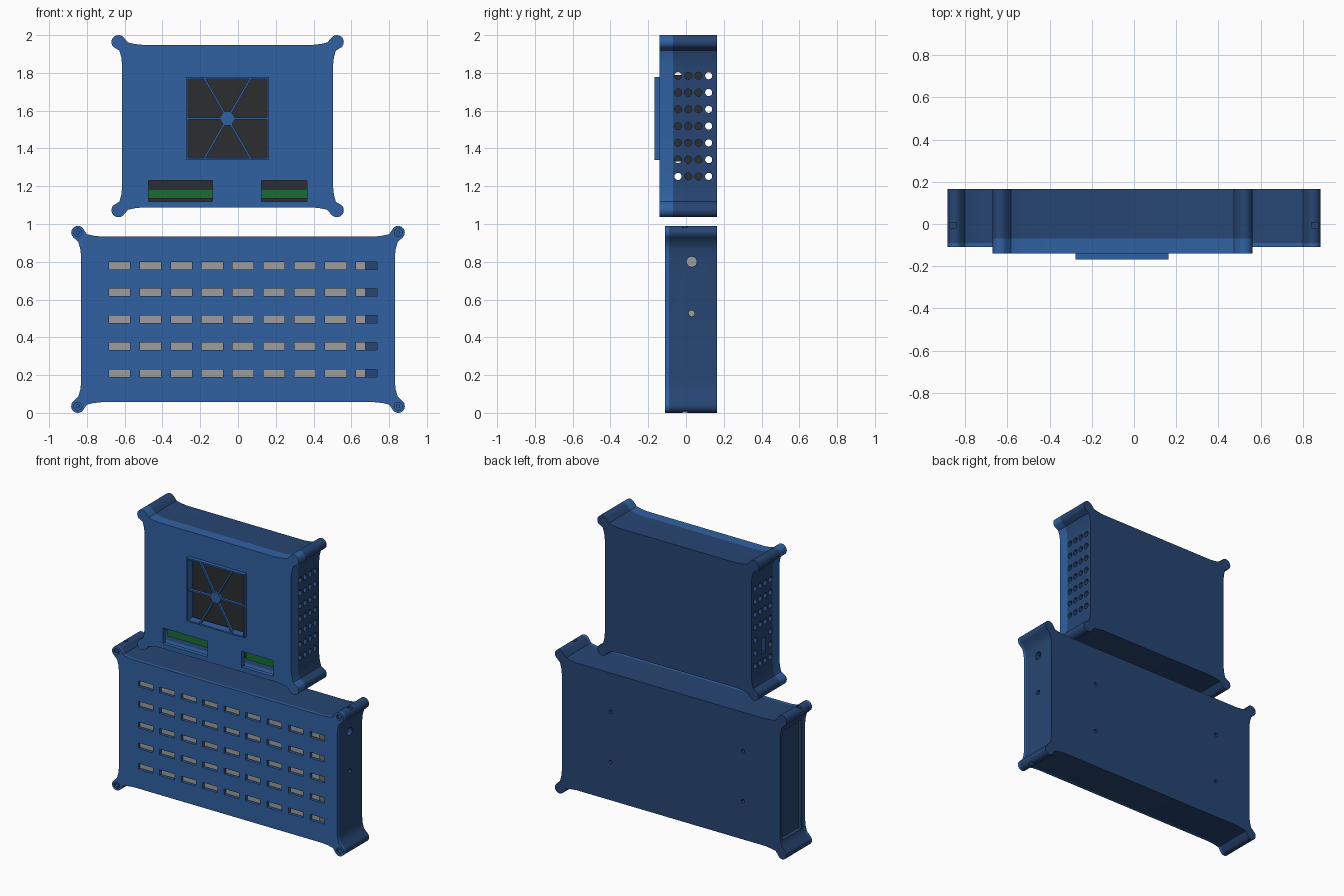
import bpy, bmesh
from math import cos, sin, radians, pi
from mathutils import Matrix

if "Cube" in bpy.data.objects:
    bpy.data.objects.remove(bpy.data.objects["Cube"])


def material(name, rgb):
    m = bpy.data.materials.new(name)
    m.diffuse_color = (*rgb, 1)
    m.use_nodes = True
    m.node_tree.nodes["Principled BSDF"].inputs["Base Color"].default_value = m.diffuse_color
    return m


LID = material("lid_blue", (0.03, 0.12, 0.36))
CASE = material("case_blue", (0.02, 0.06, 0.17))
DARK = material("dark_plastic", (0.025, 0.027, 0.03))
GREEN = material("terminal_green", (0.01, 0.15, 0.035))
STEEL = material("steel", (0.34, 0.34, 0.34))


def box(bm, x, y, z, turn=None):
    """Box from (min, max) ranges."""
    c = [(a + b) / 2 for a, b in (x, y, z)]
    s = [b - a for a, b in (x, y, z)]
    bmesh.ops.create_cube(bm, size=1, matrix=Matrix.Translation(c) @ Matrix.Diagonal((*s, 1)))


def rod(bm, centre, r, length, axis="Y", n=20):
    """Cylinder along X or Y."""
    rot = Matrix.Rotation(pi / 2, 4, "Y" if axis == "X" else "X")
    bmesh.ops.create_cone(bm, cap_ends=True, segments=n, radius1=r, radius2=r, depth=length,
                          matrix=Matrix.Translation(centre) @ rot)


def finish(name, bm, mat=None, smooth=True):
    bmesh.ops.recalc_face_normals(bm, faces=bm.faces)
    me = bpy.data.meshes.new(name)
    bm.to_mesh(me)
    bm.free()
    ob = bpy.data.objects.new(name, me)
    bpy.context.collection.objects.link(ob)
    if mat:
        me.materials.append(mat)
    if smooth:
        shade(ob)
    return ob


def shade(ob):
    bpy.ops.object.select_all(action="DESELECT")
    ob.select_set(True)
    bpy.context.view_layer.objects.active = ob
    bpy.ops.object.shade_smooth_by_angle(angle=radians(30))


def carve(ob, bm):
    """Subtract everything in bm from ob and apply."""
    cut = finish("cutter", bm, smooth=False)
    mod = ob.modifiers.new("cut", "BOOLEAN")
    mod.object, mod.operation, mod.solver = cut, "DIFFERENCE", "EXACT"
    mod.use_self = True
    bpy.context.view_layer.objects.active = ob
    bpy.ops.object.modifier_apply(modifier=mod.name)
    bpy.data.objects.remove(cut)
    shade(ob)


def shell(name, cx, cz, hx, hz, px, pz, r, y0, y1, mat):
    """Rectangle with flared round corner posts, extruded along y."""
    q = [(hx, hz - 0.11), (hx + 0.005, hz - 0.065), (hx + 0.015, hz - 0.03)]
    q += [(px + r * cos(radians(a)), pz + r * sin(radians(a))) for a in range(-45, 136, 12)]
    q += [(hx - 0.03, hz + 0.013), (hx - 0.065, hz + 0.005), (hx - 0.11, hz)]
    ring = (q + [(-x, z) for x, z in reversed(q)] + [(-x, -z) for x, z in q]
            + [(x, -z) for x, z in reversed(q)])
    bm = bmesh.new()
    f = bm.faces.new([bm.verts.new((cx + x, y0, cz + z)) for x, z in ring])
    ext = bmesh.ops.extrude_face_region(bm, geom=[f])
    bmesh.ops.translate(bm, vec=(0, y1 - y0, 0),
                        verts=[v for v in ext["geom"] if isinstance(v, bmesh.types.BMVert)])
    return finish(name, bm, mat)


LOW = (0, 0.495, 0.83, 0.438, 0.848, 0.46, 0.035)
UP = (-0.055, 1.518, 0.558, 0.43, 0.578, 0.445, 0.037)

# lower case: cavity, left recess, side holes, mounting holes, nut slots
low_case = shell("lower_case", *LOW, -0.09, 0.165, CASE)
bm = bmesh.new()
box(bm, (-0.79, 0.80), (-0.2, 0.14), (0.09, 0.90))
box(bm, (-0.9, -0.81), (-0.065, 0.14), (0.12, 0.87))
rod(bm, (0.83, 0.03, 0.80), 0.027, 0.12, "X")
rod(bm, (0.83, 0.03, 0.527), 0.016, 0.12, "X")
for x in (-0.55, 0.46):
    for z in (0.32, 0.665):
        rod(bm, (x, 0.16, z), 0.012, 0.08)
for s in (-1, 1):
    for t in (-1, 1):
        x, z = s * 0.856, LOW[1] + t * 0.485
        box(bm, (x - 0.016, x + 0.016), (-0.018, 0.008), (z - 0.035, z + 0.035))
carve(low_case, bm)

# lower lid: vent slots and screw recesses
low_lid = shell("lower_lid", *LOW, -0.11, -0.09, LID)
bm = bmesh.new()
for i in range(9):
    for j in range(5):
        x, z = -0.627 + 0.1635 * i, 0.21 + 0.1425 * j
        box(bm, (x - 0.056, x + 0.056), (-0.2, 0), (z - 0.02, z + 0.02))
for s in (-1, 1):
    for t in (-1, 1):
        rod(bm, (s * LOW[4], -0.11, LOW[1] + t * LOW[5]), 0.021, 0.024)
carve(low_lid, bm)
bm = bmesh.new()
for s in (-1, 1):
    for t in (-1, 1):
        rod(bm, (s * LOW[4], -0.0985, LOW[1] + t * LOW[5]), 0.012, 0.017, n=6)
finish("lid_screws", bm, LID)

# power supply inside the lower case
bm = bmesh.new()
box(bm, (-0.74, 0.675), (-0.075, 0.13), (0.11, 0.88))
finish("power_supply", bm, STEEL)

# upper case: cavity, vent holes on both sides, left port
up_case = shell("upper_case", *UP, -0.068, 0.165, CASE)
bm = bmesh.new()
box(bm, (-0.583, 0.473), (-0.2, 0.142), (1.115, 1.92))
for j in range(7):
    for i in range(4):
        for x in (-0.60, 0.49):
            if x < 0 and i in (1, 2) and j in (1, 2):
                continue
            rod(bm, (x, -0.042 + 0.054 * i, 1.252 + 0.0888 * j), 0.019, 0.1, "X", 16)
box(bm, (-0.65, -0.55), (0.012, 0.052), (1.31, 1.41))
carve(up_case, bm)

# upper lid: hollow back, fan window, two terminal windows
FX, FZ = (-0.266, 0.154), (1.35, 1.768)
up_lid = shell("upper_lid", *UP, -0.14, -0.068, LID)
bm = bmesh.new()
box(bm, (-0.583, 0.473), (-0.11, 0), (1.115, 1.92))
carve(up_lid, bm)
bm = bmesh.new()
box(bm, FX, (-0.2, 0), FZ)
for x in ((-0.475, -0.135), (0.125, 0.365)):
    box(bm, x, (-0.2, 0), (1.12, 1.23))
carve(up_lid, bm)

# fan guard: raised rim, six spokes, hexagonal hub
bm = bmesh.new()
box(bm, (-0.276, 0.164), (-0.167, -0.135), (1.34, 1.778))
guard = finish("fan_guard_rim", bm, LID)
bm = bmesh.new()
box(bm, FX, (-0.3, 0), FZ)
carve(guard, bm)
HUB = Matrix.Translation((-0.056, -0.155, 1.559))
bm = bmesh.new()
for a in (0, 60, 120):
    length = 0.424 if a == 0 else 0.484
    bmesh.ops.create_cube(bm, size=1, matrix=HUB @ Matrix.Rotation(radians(a), 4, "Y")
                          @ Matrix.Diagonal((length, 0.02, 0.011, 1)))
finish("fan_guard_spokes", bm, LID)
bm = bmesh.new()
bmesh.ops.create_cone(bm, cap_ends=True, segments=6, radius1=0.042, radius2=0.042, depth=0.023,
                      matrix=HUB @ Matrix.Rotation(pi / 2, 4, "X") @ Matrix.Rotation(pi / 2, 4, "Z"))
finish("fan_guard_hub", bm, LID)

# electronics: fan, board and green terminals
bm = bmesh.new()
box(bm, (-0.29, 0.18), (-0.085, -0.01), (1.33, 1.79))
finish("cooling_fan", bm, DARK)
bm = bmesh.new()
box(bm, (-0.53, 0.42), (-0.01, 0.09), (1.12, 1.88))
finish("control_board", bm, DARK)
bm = bmesh.new()
for x in ((-0.50, -0.11), (0.10, 0.39)):
    box(bm, x, (-0.055, -0.005), (1.135, 1.185))
finish("terminal_blocks", bm, GREEN)
